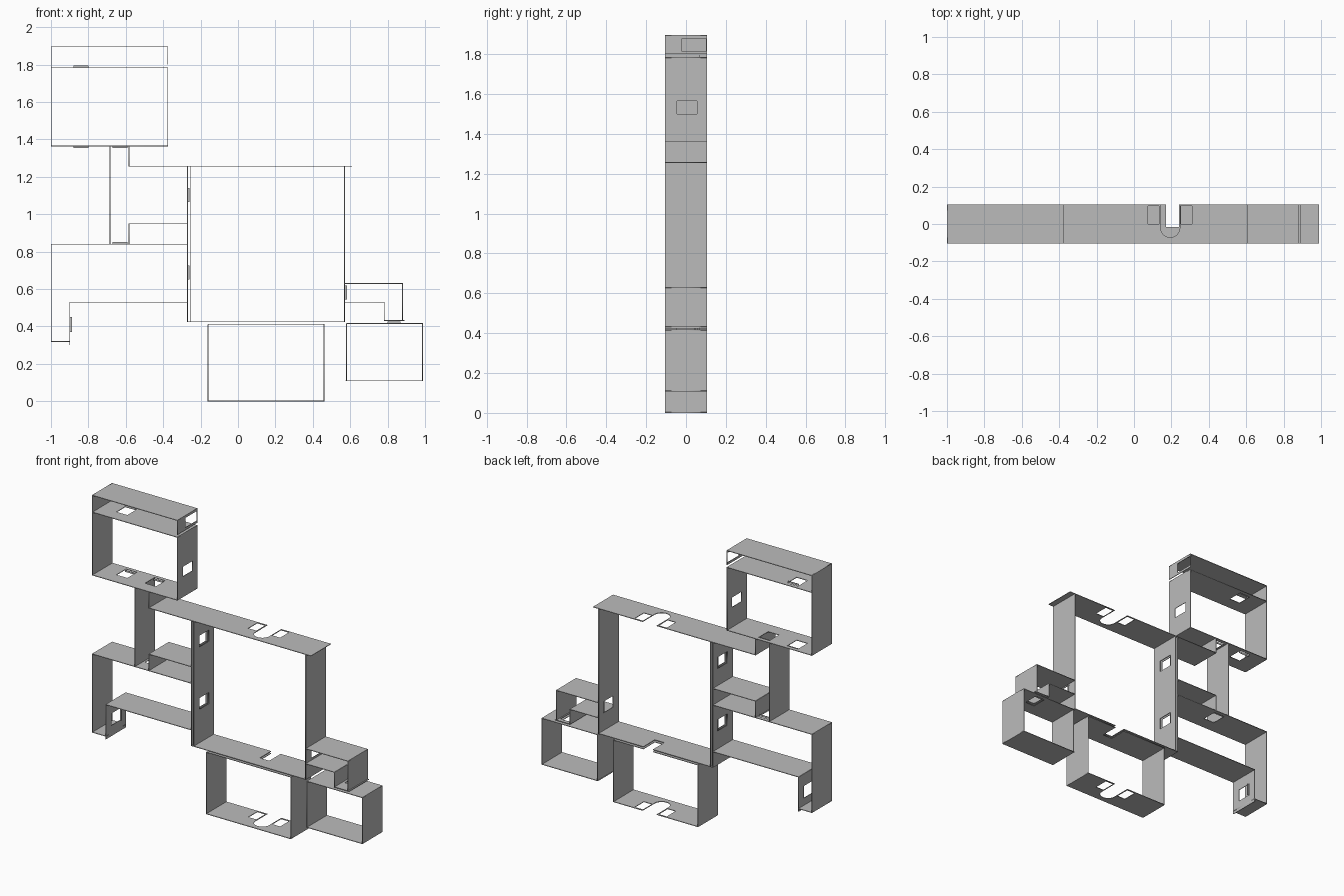
import bpy
import bmesh
import math
from mathutils import Vector

old = bpy.data.objects.get("Cube")
if old:
    bpy.data.objects.remove(old, do_unlink=True)

HALF = 0.105      # half depth of every strip
THICK = 0.002     # half thickness of the sheet

metal = bpy.data.materials.new("sheet_grey")
metal.use_nodes = True
GREY = (0.5, 0.5, 0.5, 1)
metal.diffuse_color = GREY
metal.node_tree.nodes["Principled BSDF"].inputs["Base Color"].default_value = GREY


def rect(u0, u1, y0, y1):
    return [(u0, y0), (u1, y0), (u1, y1), (u0, y1)]


def arch_notch(u0, u1, tip):
    """Round-ended slot outline, running in from the back edge."""
    r, mid = (u1 - u0) / 2, (u0 + u1) / 2
    arc = [(mid + r * math.cos(t * math.pi / 12), tip + r - r * math.sin(t * math.pi / 12))
           for t in range(13)]
    return [(u1, HALF)] + arc + [(u0, HALF)]


def square_notch(u0, u1, y):
    return [(u1, HALF), (u1, y), (u0, y), (u0, HALF)]


def plate(name, axis, pos, u0, u1, holes=(), notch=(), tab=0):
    """Flat strip: axis 'h' lies at height pos, axis 'v' stands at x = pos."""
    curve = bpy.data.curves.new(name, 'CURVE')
    curve.dimensions = '2D'
    curve.fill_mode = 'BOTH'
    curve.extrude = THICK
    outline = [(u0, -HALF), (u1, -HALF), (u1, HALF)] + list(notch) + [(u0, HALF)]
    for pts in [outline] + [rect(*h) for h in holes]:
        s = curve.splines.new('POLY')
        s.points.add(len(pts) - 1)
        for p, (u, y) in zip(s.points, pts):
            p.co = (u, y, 0, 1)
        s.use_cyclic_u = True
    temp = bpy.data.objects.new(name + "_outline", curve)
    bpy.context.scene.collection.objects.link(temp)
    bpy.context.view_layer.update()
    dg = bpy.context.evaluated_depsgraph_get()
    mesh = bpy.data.meshes.new_from_object(temp.evaluated_get(dg))
    bpy.data.objects.remove(temp, do_unlink=True)

    bm = bmesh.new()
    bm.from_mesh(mesh)
    # small bent tab at the rear edge of each opening
    if tab:
        for a, b, _, y1 in holes:
            box = bmesh.ops.create_cube(bm, size=1)["verts"]
            for v in box:
                v.co = Vector(((a + b) / 2 + v.co.x * (b - a), y1 - 0.01 + v.co.y * 0.003,
                               tab * (0.006 + v.co.z * 0.012)))
    bmesh.ops.remove_doubles(bm, verts=bm.verts, dist=0.00001)
    for v in bm.verts:
        u, y, w = v.co
        v.co = (u, y, pos + w) if axis == 'h' else (pos + w, y, u)
    bmesh.ops.recalc_face_normals(bm, faces=bm.faces)
    bm.to_mesh(mesh)
    bm.free()
    mesh.materials.clear()
    mesh.materials.append(metal)
    mesh.name = name
    obj = bpy.data.objects.new(name, mesh)
    bpy.context.scene.collection.objects.link(obj)


def slot(u0, u1, y0=-0.02, y1=0.08):
    return (u0, u1, y0, y1)


hanger = arch_notch(0.142, 0.245, -0.072)
hanger_slots = [(0.075, 0.135, 0, 0.095), (0.25, 0.31, 0, 0.095)]
clip = square_notch(0.17, 0.24, -0.015)

# Upper box with its cap
plate("upper_left_wall", 'v', -0.998, 1.363, 1.897)
plate("upper_cap", 'h', 1.895, -1, -0.373)
plate("upper_cap_lip", 'v', -0.375, 1.80, 1.897, [(1.815, 1.88, -0.02, 0.1)])
plate("upper_box_top", 'h', 1.783, -1, -0.373, [slot(-0.88, -0.8)], tab=1)
plate("upper_right_wall", 'v', -0.375, 1.363, 1.785, [(1.5, 1.565, -0.045, 0.055)])
plate("upper_box_floor", 'h', 1.365, -1, -0.373,
      [slot(-0.88, -0.8), slot(-0.67, -0.59)], tab=-1)

# Bracket between the upper box and the large frame
plate("bracket_left_wall", 'v', -0.685, 0.84, 1.365)
plate("bracket_upper_step", 'v', -0.583, 1.255, 1.365)
plate("bracket_lower_step", 'v', -0.583, 0.84, 0.95)
plate("bracket_shelf", 'h', 0.95, -0.583, -0.27)

# Side hook shelf
plate("hook_top", 'h', 0.84, -1, -0.27, [slot(-0.67, -0.59)], tab=1)
plate("hook_outer_wall", 'v', -0.998, 0.32, 0.84)
plate("hook_foot", 'h', 0.32, -1, -0.898)
plate("hook_inner_wall", 'v', -0.9, 0.3, 0.53, [(0.37, 0.45, -0.045, 0.055)], tab=1)
plate("hook_floor", 'h', 0.53, -0.9, -0.27)

# Large central frame
side_slots = [(z, z + 0.075, -0.045, 0.055) for z in (0.65, 1.065)]
plate("frame_top", 'h', 1.257, -0.583, 0.61, hanger_slots, hanger)
plate("frame_outer_left_wall", 'v', -0.27, 0.425, 1.257, side_slots, tab=1)
plate("frame_inner_left_wall", 'v', -0.253, 0.425, 1.257, side_slots)
plate("frame_right_wall", 'v', 0.57, 0.425, 1.257, [(0.545, 0.62, -0.045, 0.055)], tab=1)
plate("frame_floor", 'h', 0.426, -0.27, 0.572, notch=clip)

# Lower hanging box
plate("lower_box_top", 'h', 0.412, -0.16, 0.462, notch=clip)
plate("lower_box_floor", 'h', 0.002, -0.16, 0.462, hanger_slots, hanger)
for side, x in (("left", -0.16), ("right", 0.46)):
    plate("lower_box_%s_wall" % side, 'v', x, 0, 0.412)

# Elbow bracket on the right
plate("elbow_top", 'h', 0.63, 0.57, 0.882)
plate("elbow_outer_wall", 'v', 0.88, 0.43, 0.63)
plate("elbow_shelf", 'h', 0.53, 0.57, 0.782)
plate("elbow_inner_wall", 'v', 0.782, 0.43, 0.53)
plate("elbow_foot", 'h', 0.432, 0.782, 0.89, [slot(0.8, 0.87)])

# Small right box
plate("small_box_top", 'h', 0.416, 0.58, 0.988, [slot(0.8, 0.87)], tab=1)
plate("small_box_floor", 'h', 0.11, 0.575, 0.988)
for side, x in (("left", 0.58), ("right", 0.986)):
    plate("small_box_%s_wall" % side, 'v', x, 0.11, 0.416)
